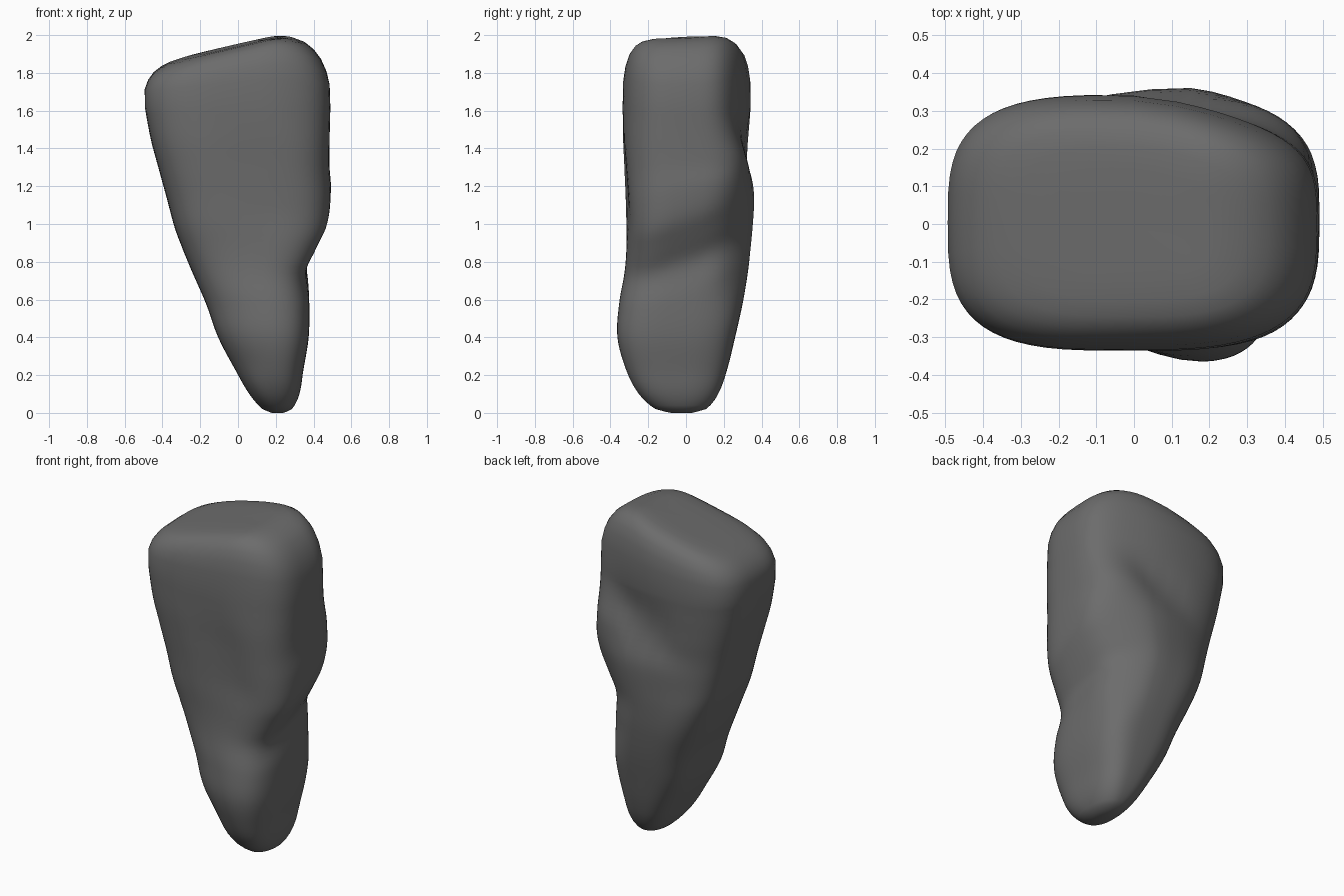
import bpy, bmesh, math

if "Cube" in bpy.data.objects:
    bpy.data.objects.remove(bpy.data.objects["Cube"])

# Body sections: z, left x, right x, front y, back y, corner squareness
ROWS = [
    (0.00, 0.18, 0.24, -0.08, 0.03, 2.0),
    (0.02, 0.13, 0.285, -0.16, 0.105, 2.2),
    (0.10, 0.06, 0.325, -0.25, 0.17, 2.6),
    (0.22, -0.01, 0.345, -0.315, 0.215, 2.9),
    (0.40, -0.105, 0.374, -0.364, 0.26, 3.1),
    (0.58, -0.17, 0.377, -0.355, 0.30, 3.1),
    (0.74, -0.24, 0.365, -0.327, 0.327, 3.1),
    (0.86, -0.29, 0.42, -0.317, 0.342, 3.2),
    (0.98, -0.335, 0.475, -0.317, 0.354, 3.3),
    (1.14, -0.378, 0.492, -0.322, 0.362, 3.3),
    (1.30, -0.422, 0.484, -0.33, 0.348, 3.3),
    (1.45, -0.462, 0.485, -0.337, 0.335, 3.3),
    (1.65, -0.499, 0.49, -0.337, 0.345, 3.3),
]
# Rounded cap: fraction of height up to the sloped top, inset scale
CAP = [(0.0, 1.0), (0.35, 0.99), (0.6, 0.955), (0.78, 0.90), (0.9, 0.82),
       (0.96, 0.73), (0.99, 0.6), (1.0, 0.42), (1.0, 0.2)]
N = 64


def section(z):
    """Smoothly interpolated section at height z."""
    z = max(0.0, min(1.65, z))
    i = 0
    while i < len(ROWS) - 2 and z > ROWS[i + 1][0]:
        i += 1
    a, b = ROWS[i], ROWS[i + 1]
    p, q = ROWS[max(i - 1, 0)], ROWS[min(i + 2, len(ROWS) - 1)]
    h = b[0] - a[0]
    t = (z - a[0]) / h
    out = []
    for k in range(1, 6):
        m0 = (b[k] - p[k]) / (b[0] - p[0]) * h
        m1 = (q[k] - a[k]) / (q[0] - a[0]) * h
        out.append((2*t**3 - 3*t**2 + 1) * a[k] + (t**3 - 2*t**2 + t) * m0
                   + (3*t**2 - 2*t**3) * b[k] + (t**3 - t**2) * m1)
    return out


def smooth(a, b, v):
    t = max(0.0, min(1.0, (v - a) / (b - a)))
    return t * t * (3 - 2 * t)


def band(a, b, c, d, v):
    """Rises from a to b, falls from c to d."""
    return smooth(a, b, v) * (1 - smooth(c, d, v))


def bump(center, width, v):
    return math.exp(-((v - center) / width) ** 2)


def outline(z):
    """Rounded-box outline with the slanted notch on the right side."""
    left, right, front, back, n = section(z)
    pts = []
    for i in range(N):
        ang = 2 * math.pi * i / N
        c, s = math.cos(ang), math.sin(ang)
        u = math.copysign(abs(c) ** (2 / n), c)
        v = math.copysign(abs(s) ** (2 / n), s)
        y = (front + back) / 2 + v * (back - front) / 2
        r = right
        if z > 0.5:
            shift = 0.35 * (y + 0.15) * band(0.5, 0.75, 1.1, 1.4, z)
            r = section(z - max(shift, -0.02))[1]
        x = (left + r) / 2 + u * (r - left) / 2
        side = smooth(0.0, 0.2, abs(y))
        if y > 0:
            # upper back right is narrowed
            y *= 1 - 0.2 * smooth(1.3, 1.65, z) * smooth(-0.05, 0.5, x)
            # mid-height bulge leans right, its outer corner is bevelled
            y *= 1 - 0.11 * band(0.7, 1.1, 1.15, 1.5, z) * smooth(0.14, -0.3, x)
            y *= 1 - 0.17 * band(0.45, 0.75, 1.1, 1.4, z) * smooth(0.2, 1.0, u)
            # diagonal hollow beside the ridge
            hollow = bump(-0.02 + 0.6 * (z - 1.2), 0.17, x)
            y -= 0.03 * side * hollow * band(1.15, 1.38, 1.45, 1.7, z)
        else:
            y *= 1 - 0.03 * smooth(1.3, 1.65, z) * smooth(0.1, 0.5, x)
            # lower front bulges only towards the right
            y *= 1 - 0.16 * band(0.03, 0.3, 0.5, 1.05, z) * smooth(0.25, -1.0, u)
            # shallow diagonal groove on the front
            groove = bump(0.2 - 0.36 * (z - 1.05), 0.15, x)
            y += 0.014 * side * groove * band(0.85, 1.1, 1.3, 1.7, z)
        pts.append((x, y))
    return pts


def top_height(x, y):
    """Top slopes up to the right and rolls off past the crest."""
    return 1.947 + 0.235 * x + 0.05 * y - 1.4 * max(0, x - 0.15) ** 2


bm = bmesh.new()
rings = []
zs = [0, 0.007, 0.02, 0.04, 0.07] + [0.1 + 1.55 * i / 46 for i in range(46)]
for z in zs:
    rings.append([bm.verts.new((x, y, z)) for x, y in outline(z)])
base = outline(1.65)
for f, s in CAP[1:]:
    ring = []
    for x, y in base:
        px, py = x * s, y * s
        ring.append(bm.verts.new((px, py, 1.65 + f * (top_height(px, py) - 1.65))))
    rings.append(ring)
for a, b in zip(rings, rings[1:]):
    for i in range(N):
        j = (i + 1) % N
        bm.faces.new((a[i], a[j], b[j], b[i]))
# Close both ends
for ring, co, flip in ((rings[0], (0.21, -0.025, 0), True),
                       (rings[-1], (0, 0, top_height(0, 0)), False)):
    c = bm.verts.new(co)
    for i in range(N):
        j = (i + 1) % N
        bm.faces.new((ring[j], ring[i], c) if flip else (ring[i], ring[j], c))
bmesh.ops.recalc_face_normals(bm, faces=bm.faces)
for f in bm.faces:
    f.smooth = True

mesh = bpy.data.meshes.new("standing_rock")
bm.to_mesh(mesh)
bm.free()
rock = bpy.data.objects.new("standing_rock", mesh)
bpy.context.collection.objects.link(rock)

# Dark grey stone
stone = bpy.data.materials.new("dark_stone")
stone.diffuse_color = (0.15, 0.15, 0.15, 1)
stone.use_nodes = True
stone.node_tree.nodes["Principled BSDF"].inputs["Base Color"].default_value = stone.diffuse_color
mesh.materials.append(stone)
